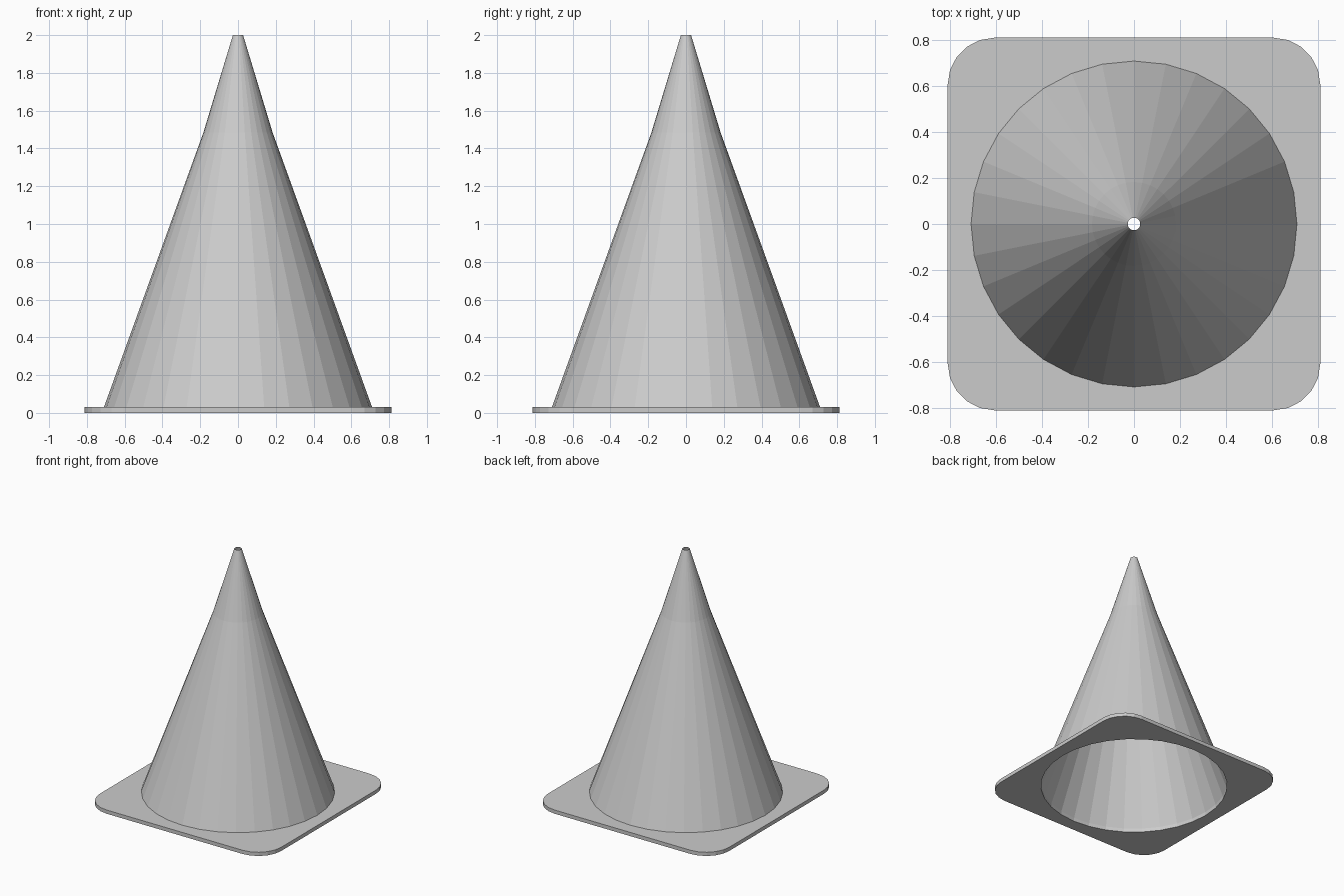
import bpy, bmesh
from math import pi, sin, cos

if "Cube" in bpy.data.objects:
    bpy.data.objects.remove(bpy.data.objects["Cube"])

SIDES = 32
BASE_R = 0.71
THICK = 0.03


def ring(bm, r, z):
    return [bm.verts.new((r * cos(2 * pi * i / SIDES), r * sin(2 * pi * i / SIDES), z))
            for i in range(SIDES)]


def edge_loop(bm, verts):
    return [bm.edges.new((verts[i - 1], verts[i])) for i in range(len(verts))]


def finish(bm, name):
    me = bpy.data.meshes.new(name)
    bm.to_mesh(me)
    bm.free()
    ob = bpy.data.objects.new(name, me)
    bpy.context.collection.objects.link(ob)
    return ob


# Hollow cone body, open at the tip and underneath
bm = bmesh.new()
rings = [ring(bm, r, z) for r, z in [(BASE_R, THICK), (0.183, 1.485), (0.027, 2.0)]]
for lo, hi in zip(rings, rings[1:]):
    for i in range(SIDES):
        j = (i + 1) % SIDES
        bm.faces.new((lo[i], lo[j], hi[j], hi[i]))
finish(bm, "cone_body")

# Square base plate with rounded corners and a round opening
HALF, RAD, STEPS = 0.812, 0.205, 5
bm = bmesh.new()
c = HALF - RAD
outline = []
for k, (sx, sy) in enumerate([(1, 1), (-1, 1), (-1, -1), (1, -1)]):
    for s in range(STEPS + 1):
        a = pi / 2 * (k + s / STEPS)
        outline.append(bm.verts.new((sx * c + RAD * cos(a), sy * c + RAD * sin(a), THICK / 2)))
edges = edge_loop(bm, outline) + edge_loop(bm, ring(bm, BASE_R, THICK / 2))
bmesh.ops.triangle_fill(bm, edges=edges, use_beauty=True, normal=(0, 0, 1))
bmesh.ops.recalc_face_normals(bm, faces=bm.faces)
plate = finish(bm, "base_plate")
solid = plate.modifiers.new("thickness", 'SOLIDIFY')
solid.thickness = THICK
solid.offset = 0
